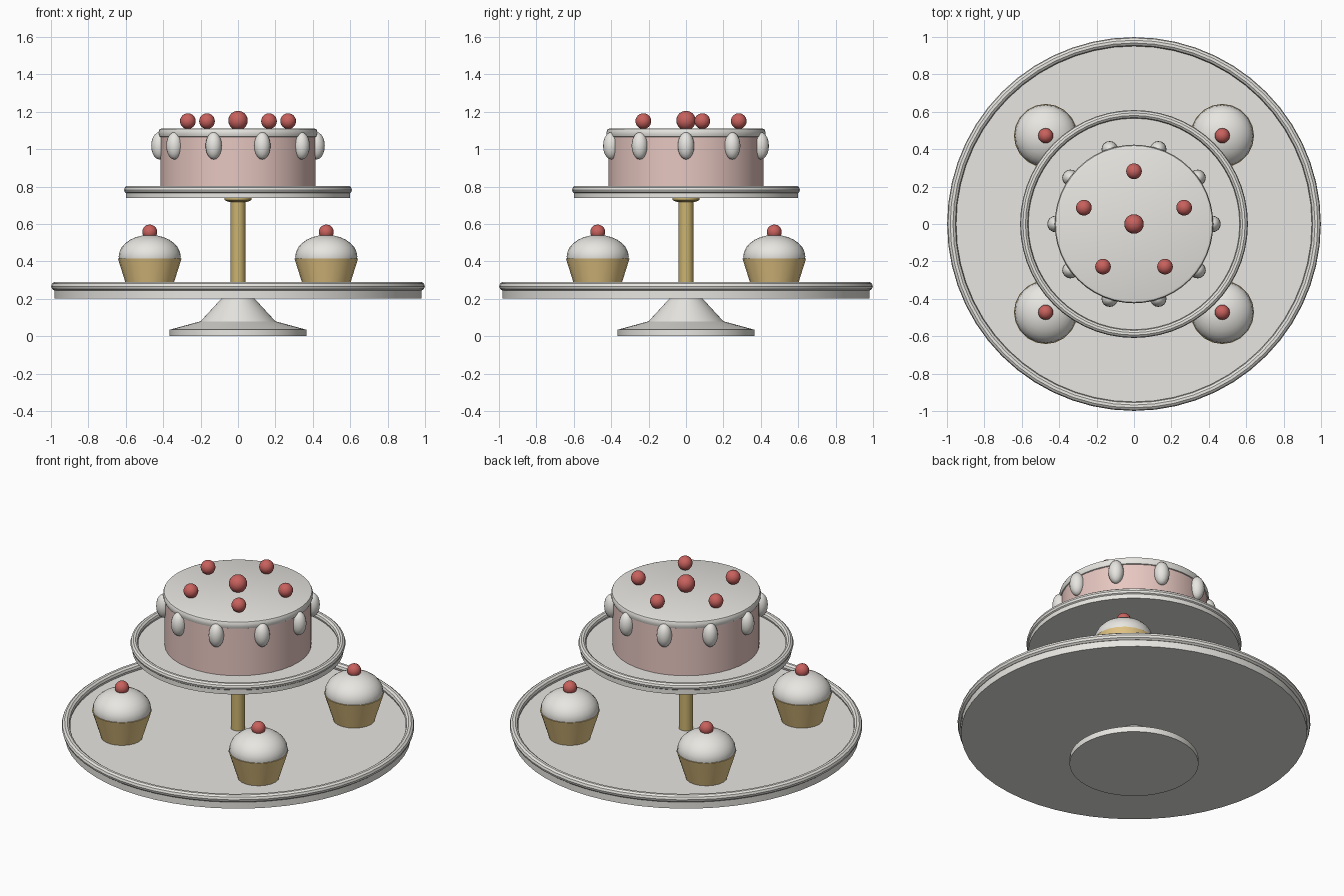
import bpy, bmesh, math
from mathutils import Matrix

if "Cube" in bpy.data.objects:
    bpy.data.objects.remove(bpy.data.objects["Cube"])


def material(name, rgb):
    m = bpy.data.materials.new(name)
    m.diffuse_color = (*rgb, 1)
    m.use_nodes = True
    m.node_tree.nodes["Principled BSDF"].inputs["Base Color"].default_value = m.diffuse_color
    return m


CREAM = material("cream", (0.80, 0.79, 0.75))
GOLD = material("gold", (0.60, 0.45, 0.16))
PAPER = material("paper", (0.80, 0.58, 0.24))
PINK = material("pink", (0.80, 0.57, 0.53))
RED = material("red", (0.58, 0.12, 0.11))


def finish(name, bm, mat, loc=(0, 0, 0), smooth=30):
    bmesh.ops.recalc_face_normals(bm, faces=bm.faces)
    mesh = bpy.data.meshes.new(name)
    bm.to_mesh(mesh)
    bm.free()
    mesh.materials.append(mat)
    ob = bpy.data.objects.new(name, mesh)
    ob.location = loc
    bpy.context.collection.objects.link(ob)
    bpy.ops.object.select_all(action='DESELECT')
    ob.select_set(True)
    bpy.context.view_layer.objects.active = ob
    bpy.ops.object.shade_smooth_by_angle(angle=math.radians(smooth))
    return ob


def lathe(name, profile, n, mat, loc=(0, 0, 0), closed=False):
    """Spin (radius, z) points about z; open profiles get flat end caps."""
    bm = bmesh.new()
    rings = [[bm.verts.new((r * math.cos(2 * math.pi * i / n),
                            r * math.sin(2 * math.pi * i / n), z))
              for i in range(n)] for r, z in profile]
    pairs = list(zip(rings, rings[1:]))
    if closed:
        pairs.append((rings[-1], rings[0]))
    else:
        bm.faces.new(rings[0])
        bm.faces.new(rings[-1])
    for a, b in pairs:
        for i in range(n):
            j = (i + 1) % n
            bm.faces.new((a[i], a[j], b[j], b[i]))
    return finish(name, bm, mat, loc)


def ball(name, loc, size, mat, seg=20):
    bm = bmesh.new()
    bmesh.ops.create_uvsphere(bm, u_segments=seg, v_segments=seg // 2 + 2, radius=1,
                              matrix=Matrix.Diagonal((*size, 1)))
    return finish(name, bm, mat, loc, 60)


def plate(name, radius, z0, z1, rim_r, rim_z, tube):
    lathe(name, [(radius, z0), (radius, z1)], 56, CREAM)
    ring = [(rim_r + tube * math.cos(a * math.pi / 5),
             rim_z + tube * math.sin(a * math.pi / 5)) for a in range(10)]
    lathe(name + "_rim", ring, 56, CREAM, closed=True)


# Stand: foot, stem, collar and two rimmed plates
lathe("foot", [(0.365, 0), (0.365, 0.035), (0.2, 0.08), (0.085, 0.205)], 48, CREAM)
lathe("stem", [(0.04, 0.2), (0.04, 0.75)], 20, GOLD)
lathe("stem_collar", [(0.05, 0.718), (0.072, 0.728), (0.072, 0.745)], 24, GOLD)
plate("lower_plate", 0.98, 0.203, 0.25, 0.975, 0.267, 0.024)
plate("upper_plate", 0.598, 0.738, 0.77, 0.587, 0.783, 0.022)

# Cake with icing lid
lathe("cake", [(0.415, 0.765), (0.415, 1.08)], 40, PINK)
lathe("icing", [(0.41, 1.062), (0.42, 1.067), (0.424, 1.08), (0.424, 1.095),
                (0.419, 1.107), (0.408, 1.111)], 48, CREAM)

# Icing drips round the cake side
for i in range(10):
    a = i * math.pi / 5
    ball(f"icing_drip_{i}", (0.42 * math.cos(a), 0.42 * math.sin(a), 1.018),
         (0.044, 0.044, 0.073), CREAM, 16)

# Cherries on the cake
ball("centre_cherry", (0, 0, 1.153), (0.052,) * 3, RED)
for i in range(5):
    a = math.pi / 2 + i * math.tau / 5
    ball(f"cake_cherry_{i}", (0.282 * math.cos(a), 0.282 * math.sin(a), 1.15),
         (0.042,) * 3, RED)

# Four cupcakes on the lower plate
for i, (sx, sy) in enumerate([(1, 1), (-1, 1), (-1, -1), (1, -1)]):
    x, y = 0.472 * sx, 0.472 * sy
    lathe(f"cupcake_cup_{i}", [(0.118, 0.25), (0.17, 0.415)], 20, PAPER, (x, y, 0))
    ball(f"cupcake_frosting_{i}", (x, y, 0.425), (0.166, 0.166, 0.117), CREAM, 24)
    ball(f"cupcake_cherry_{i}", (x, y, 0.557), (0.04,) * 3, RED)
